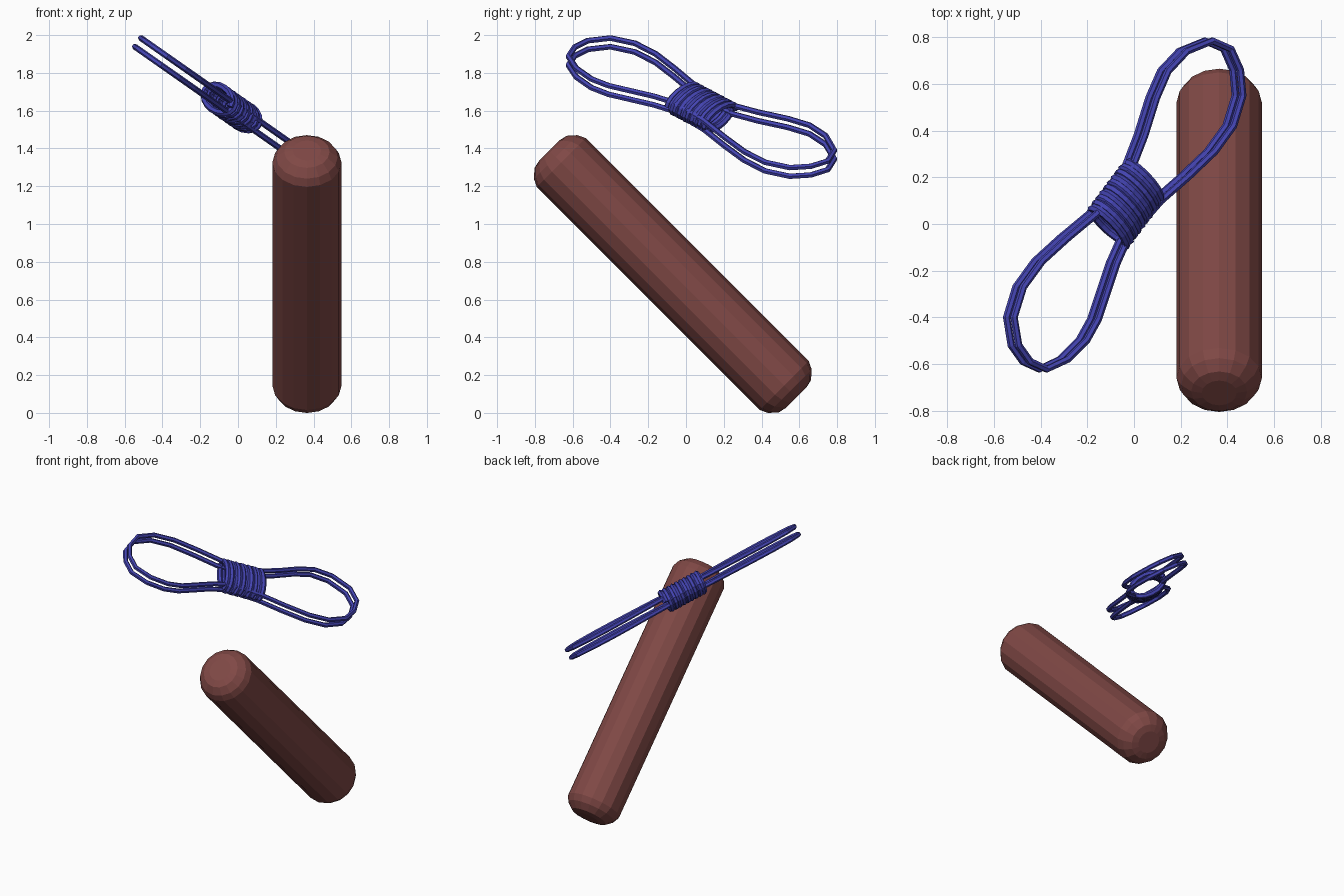
import bpy, bmesh, math
from mathutils import Vector, Matrix

if "Cube" in bpy.data.objects:
    bpy.data.objects.remove(bpy.data.objects["Cube"])


def material(name, rgb):
    m = bpy.data.materials.new(name)
    m.diffuse_color = (*rgb, 1)
    m.use_nodes = True
    m.node_tree.nodes["Principled BSDF"].inputs["Base Color"].default_value = m.diffuse_color
    return m


blue = material("rope_blue", (0.058, 0.058, 0.45))
brown = material("stick_brown", (0.215, 0.065, 0.06))

# Leaning stick: 16-sided rod with rounded ends
half = [(0.075, 0.925), (0.12, 0.915), (0.163, 0.877), (0.183, 0.835)]
profile = [(r, -t) for r, t in half] + [(r, t) for r, t in reversed(half)]
N = 16
bm = bmesh.new()
rings = [[bm.verts.new((r * math.cos(2 * math.pi * i / N), r * math.sin(2 * math.pi * i / N), t))
          for i in range(N)] for r, t in profile]
for a, b in zip(rings, rings[1:]):
    for i in range(N):
        j = (i + 1) % N
        bm.faces.new((a[i], a[j], b[j], b[i]))
bm.faces.new(rings[0][::-1])
bm.faces.new(rings[-1])
mesh = bpy.data.meshes.new("stick")
bm.to_mesh(mesh)
bm.free()
stick = bpy.data.objects.new("stick", mesh)
stick.matrix_world = Matrix.Translation((0.365, -0.07, 0.735)) @ Matrix.Rotation(math.radians(45), 4, 'X')
mesh.materials.append(brown)
bpy.context.collection.objects.link(stick)

# Tilted plane in which the rope bundle lies
tilt = math.atan(0.70)
centre = Vector((-0.035, 0.083, 1.615))
across = Vector((math.cos(tilt), 0, -math.sin(tilt)))
normal = Vector((math.sin(tilt), 0, math.cos(tilt)))
fwd = Vector((0, 1, 0))
ang = math.radians(47.5)
u = across * math.cos(ang) + fwd * math.sin(ang)
w = across * math.sin(ang) - fwd * math.cos(ang)


def rope(name, points, radius, closed):
    cu = bpy.data.curves.new(name, 'CURVE')
    cu.dimensions = '3D'
    cu.bevel_depth = radius
    cu.bevel_resolution = 1
    cu.use_fill_caps = True
    sp = cu.splines.new('POLY')
    sp.points.add(len(points) - 1)
    for p, co in zip(sp.points, points):
        p.co = (*co, 1)
    sp.use_cyclic_u = closed
    sp.use_smooth = False
    cu.materials.append(blue)
    ob = bpy.data.objects.new(name, cu)
    bpy.context.collection.objects.link(ob)
    return ob


# Two stacked dog-bone loops, given by their plan outline
outline = [(-0.02, 0.25), (0.03, 0.38), (0.08, 0.54), (0.13, 0.655), (0.21, 0.74), (0.32, 0.785),
           (0.40, 0.75), (0.44, 0.66), (0.45, 0.55), (0.41, 0.42), (0.33, 0.31), (0.22, 0.205),
           (0.10, 0.10), (0.03, 0.02), (-0.05, -0.08), (-0.09, -0.17), (-0.13, -0.29),
           (-0.17, -0.41), (-0.22, -0.50), (-0.30, -0.58), (-0.39, -0.622), (-0.46, -0.59),
           (-0.51, -0.52), (-0.53, -0.40), (-0.49, -0.27), (-0.41, -0.16), (-0.30, -0.06),
           (-0.18, 0.04), (-0.10, 0.13)]
for label, off in (("upper", 0.028), ("lower", -0.028)):
    pts = []
    for x, y in outline:
        base = Vector((x, y, centre.z - 0.70 * (x - centre.x)))
        pts.append(base + normal * off)
    rope("rope_loop_" + label, pts, 0.016, True)

# Oval coil wrapped round the middle
turns, steps = 9.5, 16
total = int(turns * steps)
coil = []
for i in range(total + 1):
    a = 2 * math.pi * i / steps
    coil.append(centre + u * (-0.14 + 0.28 * i / total)
                + w * 0.115 * math.cos(a) + normal * 0.065 * math.sin(a))
rope("rope_coil", coil, 0.018, False)
